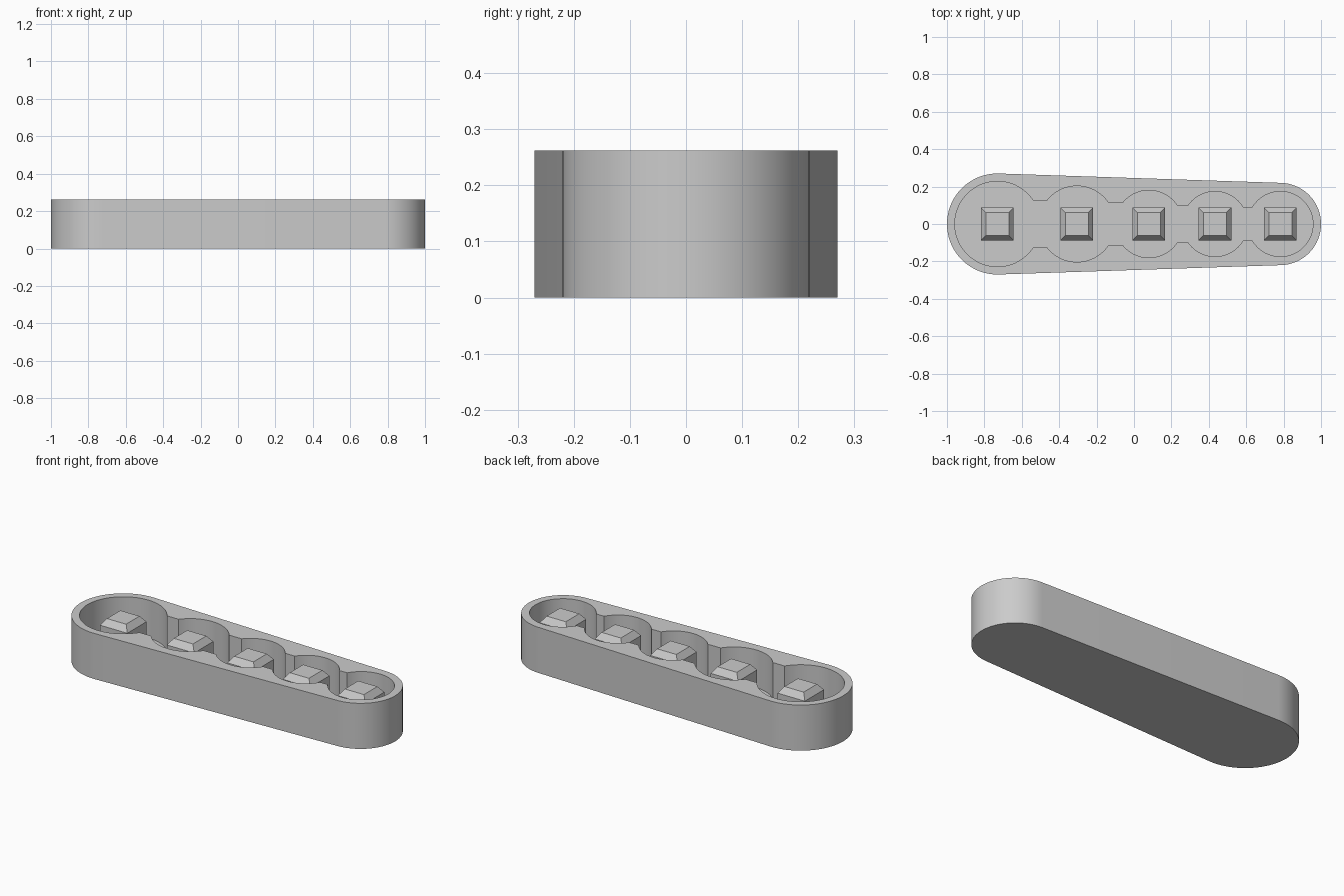
import bpy, bmesh
from math import pi, sin, cos, asin, acos

cube = bpy.data.objects.get("Cube")
if cube:
    bpy.data.objects.remove(cube)

HEIGHT, FLOOR = 0.262, 0.045

# One plain material for the whole piece
grey = bpy.data.materials.new("light_grey")
grey.use_nodes = True
colour = (0.6, 0.6, 0.6, 1)
grey.diffuse_color = colour
bsdf = next(n for n in grey.node_tree.nodes if n.type == "BSDF_PRINCIPLED")
bsdf.inputs["Base Color"].default_value = colour
bsdf.inputs["Roughness"].default_value = 0.6


def finish(bm, name):
    bmesh.ops.recalc_face_normals(bm, faces=bm.faces)
    mesh = bpy.data.meshes.new(name)
    bm.to_mesh(mesh)
    bm.free()
    mesh.materials.append(grey)
    obj = bpy.data.objects.new(name, mesh)
    bpy.context.collection.objects.link(obj)
    return obj


def arc(cx, r, start, end, steps):
    angles = [start + (end - start) * i / steps for i in range(steps + 1)]
    return [(cx + r * cos(a), r * sin(a)) for a in angles]


def add_loop(bm, points, z):
    verts = [bm.verts.new((x, y, z)) for x, y in points]
    edges = [bm.edges.new((v, verts[i - 1])) for i, v in enumerate(verts)]
    return verts, edges


def bridge(bm, low, high):
    for i in range(len(low)):
        bm.faces.new((low[i - 1], low[i], high[i], high[i - 1]))


# Pockets as (centre x, radius), and half widths of the channels joining them
pockets = [(-0.73, 0.228), (-0.305, 0.203), (0.08, 0.18), (0.433, 0.174), (0.783, 0.174)]
channels = [0.125, 0.116, 0.10, 0.088]

# Outer outline: two end arcs joined by their tangents
left_x, left_r, right_x, right_r = -0.73, 0.27, 0.78, 0.22
tangent = acos((left_r - right_r) / (right_x - left_x))
outer = arc(left_x, left_r, tangent, 2 * pi - tangent, 48)
outer += arc(right_x, right_r, -tangent, tangent, 48)

# Inner outline: back half from left to right, then mirrored to the front
back = []
for i, (cx, r) in enumerate(pockets):
    start = pi - asin(channels[i - 1] / r) if i > 0 else pi
    end = asin(channels[i] / r) if i < len(channels) else 0
    back += arc(cx, r, start, end, 32)
inner = back + [(x, -y) for x, y in reversed(back[1:-1])]

# Tray: outer wall, rim, pocket wall, floor and underside
bm = bmesh.new()
outer_low, _ = add_loop(bm, outer, 0)
outer_top, outer_edges = add_loop(bm, outer, HEIGHT)
inner_low, _ = add_loop(bm, inner, FLOOR)
inner_top, inner_edges = add_loop(bm, inner, HEIGHT)
bmesh.ops.triangle_fill(bm, edges=outer_edges + inner_edges, use_beauty=True, normal=(0, 0, 1))
bridge(bm, outer_low, outer_top)
bridge(bm, inner_low, inner_top)
bm.faces.new(outer_low)
bm.faces.new(inner_low)
tray = finish(bm, "tray")

for o in bpy.context.selected_objects:
    o.select_set(False)
tray.select_set(True)
bpy.context.view_layer.objects.active = tray
bpy.ops.object.shade_smooth_by_angle(angle=pi / 6)

# Square pegs with chamfered tops, one in each pocket
for n, (cx, r) in enumerate(pockets):
    bm = bmesh.new()
    rings = []
    for half, z in ((0.087, FLOOR - 0.01), (0.087, 0.215), (0.061, 0.25)):
        square = [(cx + sx * half, sy * half) for sx, sy in ((-1, -1), (1, -1), (1, 1), (-1, 1))]
        rings.append(add_loop(bm, square, z)[0])
    bridge(bm, rings[0], rings[1])
    bridge(bm, rings[1], rings[2])
    bm.faces.new(rings[0])
    bm.faces.new(rings[2])
    finish(bm, f"peg_{n + 1}")
